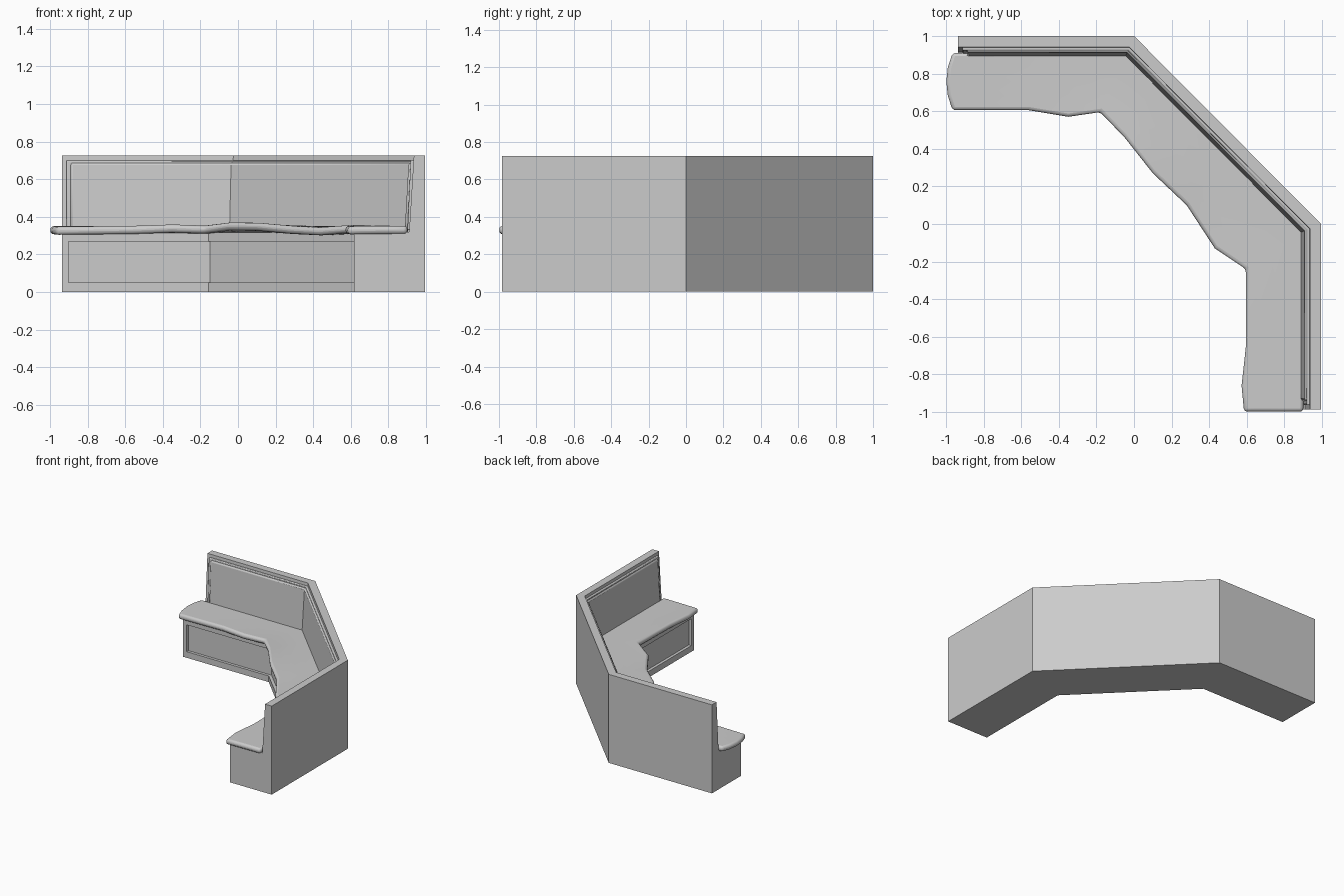
import bpy, bmesh
from mathutils import Vector

if "Cube" in bpy.data.objects:
    bpy.data.objects.remove(bpy.data.objects["Cube"])

# Outer wall line of the corner bench, left end to right end
PATH = [Vector(p) for p in [(-0.935, 1.0), (0.0, 1.0), (0.995, 0.0), (0.995, -0.985)]]


def rings(d, trim0=0.0, trim1=0.0):
    """Mitred points of the path, moved inward by d, ends shortened."""
    dirs = [(b - a).normalized() for a, b in zip(PATH, PATH[1:])]
    nrm = [Vector((v.y, -v.x)) for v in dirs]
    pts = [PATH[0] + nrm[0] * d + dirs[0] * trim0]
    for i in (1, 2):
        m = nrm[i - 1] + nrm[i]
        pts.append(PATH[i] + m * (d / (1 + nrm[i - 1].dot(nrm[i]))))
    pts.append(PATH[3] + nrm[2] * d - dirs[2] * trim1)
    return pts


def finish(name, bm, bevel=0.0, segments=2):
    bmesh.ops.recalc_face_normals(bm, faces=bm.faces)
    me = bpy.data.meshes.new(name)
    bm.to_mesh(me)
    bm.free()
    ob = bpy.data.objects.new(name, me)
    bpy.context.collection.objects.link(ob)
    if bevel:
        mod = ob.modifiers.new("bevel", "BEVEL")
        mod.width, mod.segments = bevel, segments
        mod.limit_method, mod.angle_limit = "ANGLE", 0.9
        bpy.context.view_layer.objects.active = ob
        ob.select_set(True)
        bpy.ops.object.shade_smooth_by_angle(angle=0.6)
        ob.select_set(False)
    return ob


def sweep(name, profile, trim=0.0, bevel=0.0):
    """Closed (depth, height) profile swept along the wall line."""
    bm = bmesh.new()
    cols = [[bm.verts.new((p.x, p.y, z)) for p in rings(d, trim, trim)] for d, z in profile]
    n = len(cols)
    for j in range(n):
        a, b = cols[j], cols[(j + 1) % n]
        for i in range(3):
            bm.faces.new((a[i], a[i + 1], b[i + 1], b[i]))
    bm.faces.new([c[0] for c in cols])
    bm.faces.new([c[3] for c in reversed(cols)])
    return finish(name, bm, bevel)


def block(name, lo, hi):
    bm = bmesh.new()
    bmesh.ops.create_cube(bm, size=1)
    for v in bm.verts:
        v.co = [l + (c + 0.5) * (h - l) for c, l, h in zip(v.co, lo, hi)]
    return finish(name, bm)


# Solid body: wall, leaning back rest and recessed base front
sweep("bench_body", [(0, 0), (0, 0.725), (0.06, 0.725), (0.085, 0.32), (0.355, 0.315), (0.355, 0)])

# Raised back panel with softened edges
sweep("back_panel", [(0.05, 0.33), (0.05, 0.688), (0.088, 0.688), (0.108, 0.33)], 0.045, 0.012)
# Moulding strip round the panel
sweep("back_moulding", [(0.05, 0.33), (0.05, 0.70), (0.077, 0.70), (0.094, 0.33)], 0.022, 0.006)

# Base frame: rails all round, stiles at both ends
sweep("bottom_rail", [(0.34, 0), (0.34, 0.05), (0.378, 0.05), (0.378, 0)])
sweep("top_rail", [(0.34, 0.27), (0.34, 0.316), (0.378, 0.316), (0.378, 0.27)])
block("left_stile", (-0.935, 0.622, 0.05), (-0.9, 0.66, 0.27))
block("right_stile", (0.617, -0.985, 0.05), (0.655, -0.95, 0.27))

# Wavy seat cushion: (back x, y), (front x, y), front height change
STATIONS = [
    ((-0.965, 0.91), (-0.965, 0.605), -0.005), ((-0.56, 0.91), (-0.56, 0.605), 0.0),
    ((-0.35, 0.91), (-0.35, 0.57), 0.008), ((-0.04, 0.91), (-0.18, 0.595), 0.002),
    ((0.11, 0.76), (-0.05, 0.46), 0.02), ((0.3, 0.57), (0.1, 0.27), 0.018),
    ((0.5, 0.37), (0.28, 0.10), 0.0), ((0.7, 0.17), (0.43, -0.13), -0.008),
    ((0.905, -0.04), (0.595, -0.24), 0.006), ((0.905, -0.65), (0.595, -0.65), 0.0),
    ((0.905, -0.86), (0.572, -0.86), 0.0), ((0.9, -0.998), (0.585, -0.998), -0.003)]
SEAT_TOP = 0.352
bm = bmesh.new()
rows = []
for k, (b, f, dz) in enumerate(STATIONS):
    row = []
    for t in (0.0, 0.25, 0.5, 0.75, 1.0):
        p = Vector(b).lerp(Vector(f), t)
        if k == 0:
            p.x -= 0.033 * 4 * t * (1 - t)
        row.append(bm.verts.new((p.x, p.y, SEAT_TOP + dz * t * t)))
    rows.append(row)
for a, b in zip(rows, rows[1:]):
    for i in range(4):
        bm.faces.new((a[i], a[i + 1], b[i + 1], b[i]))
low = bmesh.ops.extrude_face_region(bm, geom=bm.faces[:])["geom"]
for v in low:
    if isinstance(v, bmesh.types.BMVert):
        v.co.z -= 0.043
finish("seat", bm, 0.018, 3)
